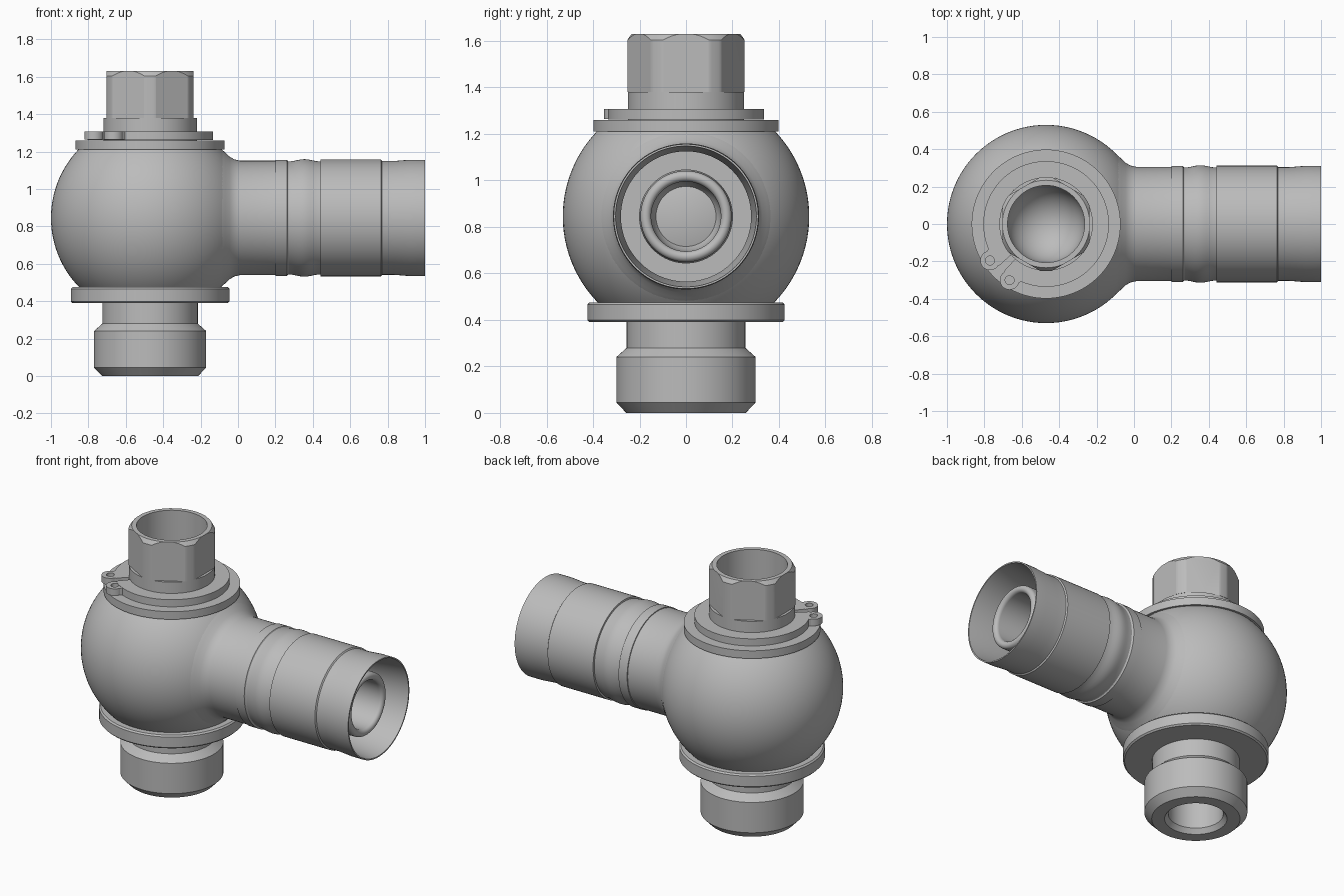
import bpy, bmesh
from math import sin, cos, pi, radians, sqrt
from mathutils import Matrix, Vector

cube = bpy.data.objects.get("Cube")
if cube:
    bpy.data.objects.remove(cube, do_unlink=True)

AXIS = -0.47     # x of the vertical axis
MID = 0.845      # height of the side arm axis
BALL = 0.53      # body radius
SEGMENTS = 96

metal = bpy.data.materials.new("grey metal")
metal.use_nodes = True
metal.diffuse_color = (0.5, 0.5, 0.5, 1)
metal.node_tree.nodes["Principled BSDF"].inputs["Base Color"].default_value = (0.5, 0.5, 0.5, 1)
parts = []


def finish(bm, name, matrix):
    bmesh.ops.recalc_face_normals(bm, faces=bm.faces)
    mesh = bpy.data.meshes.new(name)
    bm.to_mesh(mesh)
    bm.free()
    mesh.materials.append(metal)
    obj = bpy.data.objects.new(name, mesh)
    obj.matrix_world = matrix
    bpy.context.collection.objects.link(obj)
    parts.append(obj)
    return obj


def spin_profile(profile, start=0.0, sweep=2 * pi, steps=SEGMENTS):
    """Turn a closed (radius, height) outline around z."""
    bm = bmesh.new()
    verts = [bm.verts.new((r * cos(start), r * sin(start), h)) for r, h in profile]
    edges = [bm.edges.new((v, verts[i - 1])) for i, v in enumerate(verts)]
    full = sweep > 6.28
    bmesh.ops.spin(bm, geom=verts + edges, cent=(0, 0, 0), axis=(0, 0, 1),
                   angle=sweep, steps=steps, use_merge=False)
    bmesh.ops.remove_doubles(bm, verts=bm.verts, dist=1e-5)
    if not full:
        bmesh.ops.holes_fill(bm, edges=[e for e in bm.edges if e.is_boundary], sides=0)
    return bm


def arc(r, z, a0, a1, n):
    """Points of an arc centred on the axis at height z."""
    angles = [radians(a0 + (a1 - a0) * i / n) for i in range(n + 1)]
    return [(r * cos(a), z + r * sin(a)) for a in angles]


upright = Matrix.Translation((AXIS, 0, 0))
sideways = Matrix.Translation((0, 0, MID)) @ Matrix.Rotation(pi / 2, 4, 'Y')

# Ball body, trimmed flat at both ends
body = arc(BALL, MID, -45, 43.5, 40)
finish(spin_profile([(0.25, body[0][1])] + body + [(0.25, body[-1][1])]), "ball_body", upright)

# Hollow stem with a rounded blind bore, ending in the collar under the hexagon
bore = 0.206
finish(spin_profile([(0, 0.75), (0.25, 0.75), (0.25, 1.38), (bore, 1.38)]
                    + arc(bore, 1.06, 0, -90, 16)), "stem_collar", upright)

# Hexagon head: a chamfered tube with six flats cut off
flat = 0.2325
bm = spin_profile([(bore, 1.38), (0.252, 1.38), (0.252, 1.605), (0.234, 1.63), (bore, 1.63)])
for k in range(6):
    n = Vector((cos(k * pi / 3), sin(k * pi / 3), 0))
    bmesh.ops.bisect_plane(bm, geom=bm.verts[:] + bm.edges[:] + bm.faces[:],
                           plane_co=n * flat, plane_no=n, clear_outer=True)
    bmesh.ops.holes_fill(bm, edges=[e for e in bm.edges if e.is_boundary], sides=0)
finish(bm, "hexagon_head", upright)

# Washer on top of the body
finish(spin_profile([(0.24, 1.21), (0.398, 1.21), (0.398, 1.26), (0.24, 1.26)]),
       "top_washer", upright)

# Retaining ring, open at the front left corner, with two pierced lugs
gap = radians(225)
half = 0.06
finish(spin_profile([(0.25, 1.262), (0.336, 1.262), (0.336, 1.308), (0.25, 1.308)],
                    gap + half, 2 * pi - 2 * half), "retaining_ring", upright)
for side, label in ((1, "left"), (-1, "right")):
    turn = upright @ Matrix.Rotation(gap, 4, 'Z')
    lug = [(0.024, 1.264), (0.052, 1.264), (0.052, 1.307), (0.024, 1.307)]
    finish(spin_profile(lug, steps=32), label + "_ring_lug",
           turn @ Matrix.Translation((0.35, 0.074 * side, 0)))
    bm = bmesh.new()
    bmesh.ops.create_cube(bm, size=1, matrix=Matrix.Translation((0.31, 0.07 * side, 1.2855))
                          @ Matrix.Diagonal((0.034, 0.104, 0.043, 1)))
    finish(bm, label + "_lug_root", turn)

# Lower flange
finish(spin_profile([(0.2, 0.39), (0.415, 0.39), (0.424, 0.399), (0.424, 0.466),
                     (0.415, 0.475), (0.2, 0.475)]), "lower_flange", upright)

# Lower plug with neck, chamfers and bore
finish(spin_profile([(0, 0.46), (0.255, 0.46), (0.255, 0.28), (0.3, 0.24), (0.3, 0.045),
                     (0.257, 0), (0.182, 0), (0.16, 0.03)]
                    + arc(0.16, 0.38, 0, 90, 12)[:-1] + [(0, 0.54)]), "lower_plug", upright)

# Side arm: blended root, collar, shallow waist, sleeve and open flared end
waist = [(0.308 - 0.006 * cos(2 * pi * i / 10), 0.27 + 0.017 * i) for i in range(11)]
finish(spin_profile([(0.2, -0.1), (0.376, -0.1), (0.35, -0.068), (0.328, -0.045), (0.313, -0.02),
                     (0.306, 0.01), (0.306, 0.2), (0.311, 0.201), (0.311, 0.262), (0.304, 0.266)]
                    + waist + [(0.312, 0.442), (0.312, 0.765), (0.304, 0.771), (0.304, 0.83),
                               (0.311, 0.92), (0.311, 1.0), (0.303, 1.0), (0.28, 0.8),
                               (0.28, 0.7), (0.2, 0.7)]), "side_arm", sideways)

# Inner nozzle with a rounded lip and a blind bore
lip = [(0.173 + 0.023 * cos(pi * i / 10), 0.9 + 0.023 * sin(pi * i / 10)) for i in range(11)]
finish(spin_profile([(0, -0.05), (0.21, -0.05), (0.196, 0.69)] + lip
                    + [(0.15, 0.12)] + arc(0.15, 0.12, 0, -90, 12)[1:]), "inner_nozzle", sideways)

# Smooth the turned surfaces and keep the machined edges crisp
for obj in bpy.context.selected_objects:
    obj.select_set(False)
for obj in parts:
    obj.select_set(True)
bpy.context.view_layer.objects.active = parts[0]
bpy.ops.object.shade_smooth_by_angle(angle=radians(25))
